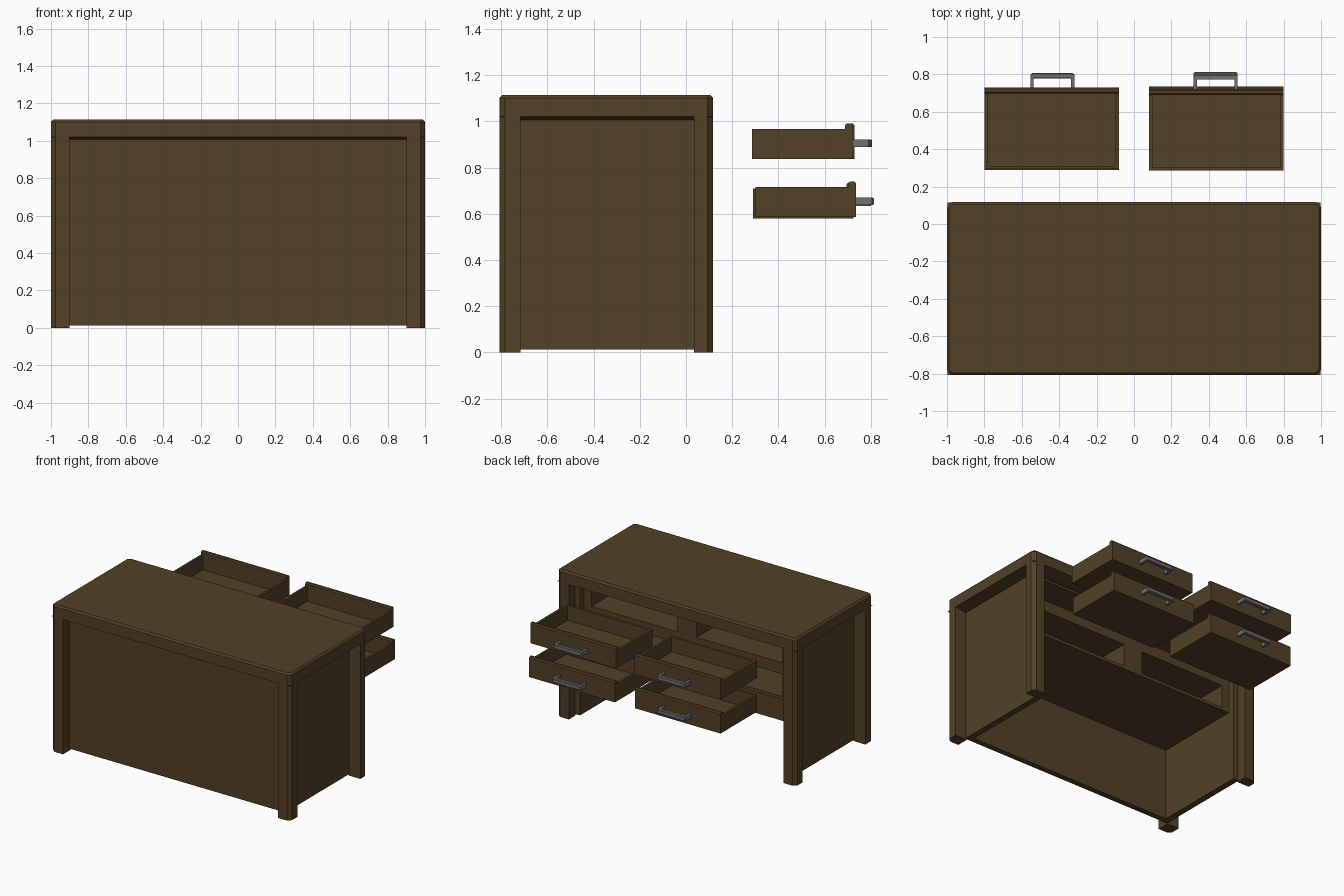
import bpy, bmesh

if "Cube" in bpy.data.objects:
    bpy.data.objects.remove(bpy.data.objects["Cube"])


def material(name, rgb):
    m = bpy.data.materials.new(name)
    m.diffuse_color = (*rgb, 1)
    m.use_nodes = True
    m.node_tree.nodes["Principled BSDF"].inputs["Base Color"].default_value = m.diffuse_color
    return m


WOOD = material("dark_wood", (0.085, 0.053, 0.0195))
METAL = material("handle_metal", (0.16, 0.16, 0.16))


def finish(name, bm, mat):
    bmesh.ops.recalc_face_normals(bm, faces=bm.faces)
    me = bpy.data.meshes.new(name)
    bm.to_mesh(me)
    bm.free()
    me.materials.append(mat)
    ob = bpy.data.objects.new(name, me)
    bpy.context.collection.objects.link(ob)
    return ob


def add_prism(bm, pts, lo, hi):
    """Extrude a 2D outline (x, y) along z; return the top vertices."""
    face = bm.faces.new([bm.verts.new((x, y, lo)) for x, y in pts])
    geom = bmesh.ops.extrude_face_region(bm, geom=[face])["geom"]
    top = [v for v in geom if isinstance(v, bmesh.types.BMVert)]
    for v in top:
        v.co.z = hi
    return top


def add_box(bm, x, y, z):
    x, y, z = sorted(x), sorted(y), sorted(z)
    return add_prism(bm, [(x[0], y[0]), (x[1], y[0]), (x[1], y[1]), (x[0], y[1])], z[0], z[1])


def box(name, x, y, z, mat=WOOD):
    bm = bmesh.new()
    add_box(bm, x, y, z)
    return finish(name, bm, mat)


Y0, Y1, TOP, RAIL = -0.808, 0.117, 1.113, 1.02
C = 0.025       # corner chamfer
IX = 0.86       # inner faces of the panels
IY = -0.685
CF = -0.01      # cabinet face
CZ = 0.555      # cabinet underside

# desk top with clipped corners and a chamfered upper edge
bm = bmesh.new()
add_prism(bm, [(-1 + C, Y0), (1 - C, Y0), (1, Y0 + C), (1, Y1 - C),
               (1 - C, Y1), (-1 + C, Y1), (-1, Y1 - C), (-1, Y0 + C)], RAIL, TOP)
rim = [e for e in bm.edges if all(v.co.z > TOP - 0.001 for v in e.verts)]
bmesh.ops.bevel(bm, geom=rim, offset=0.012, segments=1, affect="EDGES")
finish("desk_top", bm, WOOD)

# sloped underside of the top, running in to the panels
bm = bmesh.new()
for v in add_box(bm, (-0.905, 0.905), (-0.73, 0.04), (1.006, RAIL)):
    v.co.x = 0.998 if v.co.x > 0 else -0.998
    v.co.y = Y1 - 0.002 if v.co.y > 0 else Y0 + 0.002
finish("top_underside", bm, WOOD)

for sx, side in ((-1, "left"), (1, "right")):
    # corner legs, chamfered on the outside
    for yo, yi, end in ((Y0, -0.717, "front"), (Y1, 0.035, "back")):
        d = 1 if yi > yo else -1
        bm = bmesh.new()
        add_prism(bm, [(sx * 0.9, yo), (sx * (1 - C), yo), (sx, yo + d * C),
                       (sx, yi), (sx * 0.9, yi)], 0, RAIL)
        finish(f"{end}_leg_{side}", bm, WOOD)
    # deeply recessed end panel
    box(f"side_panel_{side}", (sx * IX, sx * 0.907), (-0.725, 0.04), (0.012, RAIL))
    # drawer cabinet cheek
    box(f"cabinet_cheek_{side}", (sx * 0.8, sx * IX), (IY, CF), (CZ, RAIL))

# deeply recessed front panel
box("front_panel", (-0.905, 0.905), (-0.728, IY), (0.012, RAIL))

# fixed drawer cabinet
box("cabinet_divider", (-0.08, 0.08), (IY, CF), (CZ, RAIL))
for name, z in (("bottom", (CZ, 0.578)), ("shelf", (0.75, 0.835)), ("top_rail", (0.99, RAIL))):
    box("cabinet_" + name, (-0.8, 0.8), (IY, CF), z)


def drawer(name, sx, y, z):
    """Open drawer: tray, taller front with an eased top, U-shaped pull."""
    a, b = sorted((sx * 0.08, sx * 0.798))
    t, w, h = 0.018, 0.436, 0.13
    bm = bmesh.new()
    add_box(bm, (a, b), (y, y + w - 0.02), (z, z + t))
    add_box(bm, (a, a + t), (y, y + w - 0.02), (z + t, z + h))
    add_box(bm, (b - t, b), (y, y + w - 0.02), (z + t, z + h))
    add_box(bm, (a + t, b - t), (y, y + t), (z + t, z + h))
    finish(name + "_tray", bm, WOOD)

    bm = bmesh.new()
    add_box(bm, (a, b), (y + w - 0.032, y + w), (z, z + 0.155))
    rim = [e for e in bm.edges if all(v.co.z > z + 0.15 for v in e.verts)
           and abs(e.verts[0].co.y - e.verts[1].co.y) < 0.001]
    bmesh.ops.bevel(bm, geom=rim, offset=0.008, segments=1, affect="EDGES")
    finish(name + "_front", bm, WOOD)

    cx, f = sx * 0.436, y + w
    half, r, o = 0.118, 0.018, 0.077
    bm = bmesh.new()
    add_prism(bm, [(cx - half, f - 0.005), (cx - half, f + o - 0.008), (cx - half + 0.008, f + o),
                   (cx + half - 0.008, f + o), (cx + half, f + o - 0.008), (cx + half, f - 0.005),
                   (cx + half - r, f - 0.005), (cx + half - r, f + o - 0.025),
                   (cx - half + r, f + o - 0.025), (cx - half + r, f - 0.005)],
              z + 0.053, z + 0.086)
    rim = [e for e in bm.edges if abs(e.verts[0].co.z - e.verts[1].co.z) < 0.001
           and all(v.co.y > f + o - 0.01 for v in e.verts)]
    bmesh.ops.bevel(bm, geom=rim, offset=0.005, segments=1, affect="EDGES")
    finish(name + "_handle", bm, METAL)


# four drawers, pulled out by slightly different amounts
drawer("upper_drawer_right", 1, 0.285, 0.836)
drawer("lower_drawer_right", 1, 0.300, 0.585)
drawer("upper_drawer_left", -1, 0.293, 0.836)
drawer("lower_drawer_left", -1, 0.29, 0.58)
